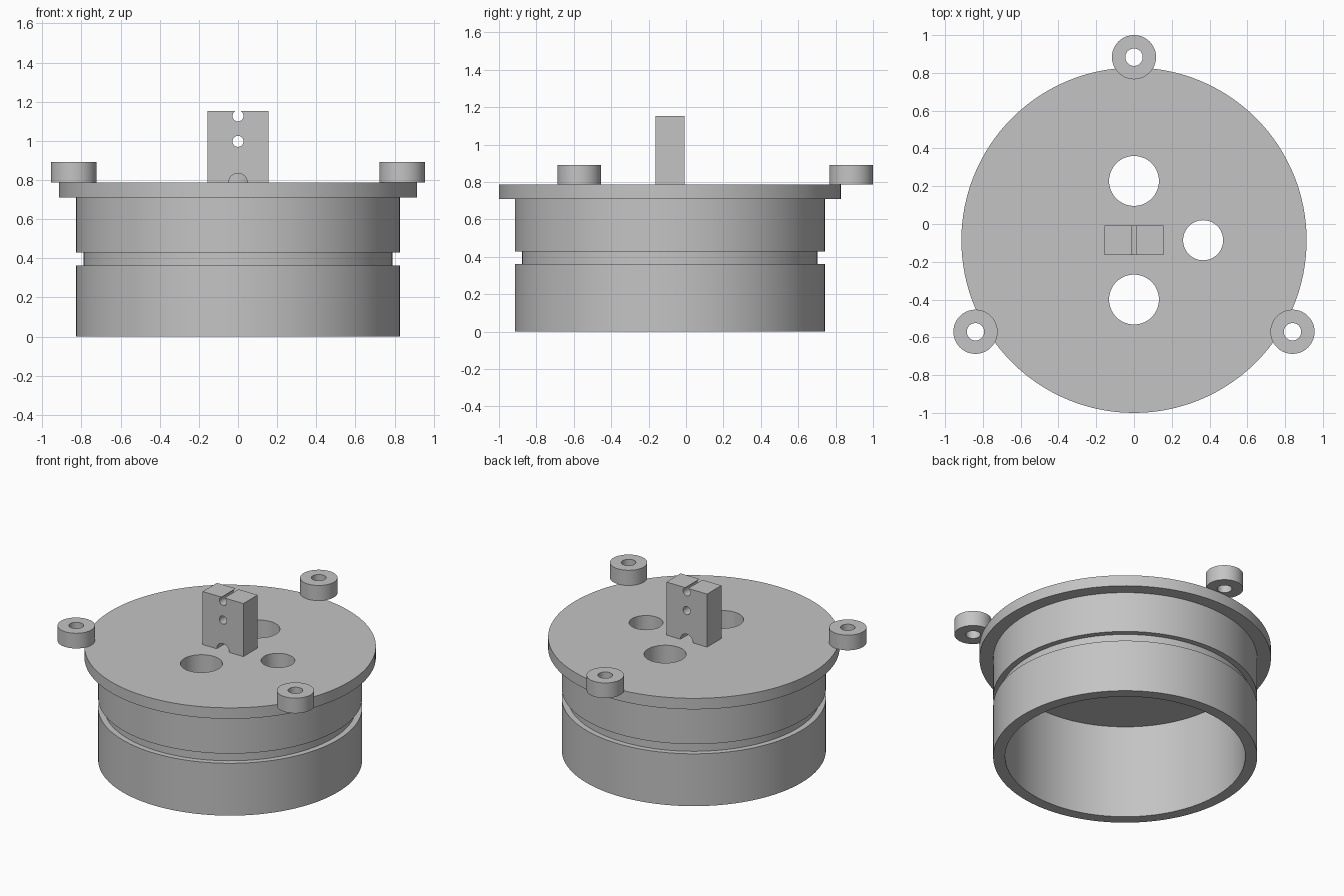
import bpy, bmesh, math
from mathutils import Matrix, Vector

if "Cube" in bpy.data.objects:
    bpy.data.objects.remove(bpy.data.objects["Cube"])

CY = -0.086      # y of the main axis
TOP = 0.786      # top of the flange

grey = bpy.data.materials.new("grey")
grey.diffuse_color = (0.55, 0.55, 0.55, 1)
grey.use_nodes = True
grey.node_tree.nodes["Principled BSDF"].inputs["Base Color"].default_value = grey.diffuse_color


def add(name, bm):
    bmesh.ops.recalc_face_normals(bm, faces=bm.faces)
    mesh = bpy.data.meshes.new(name)
    bm.to_mesh(mesh)
    bm.free()
    mesh.materials.append(grey)
    obj = bpy.data.objects.new(name, mesh)
    bpy.context.collection.objects.link(obj)
    return obj


def lathe(name, profile, loc, steps):
    """Turn a closed (radius, z) profile around a vertical axis."""
    bm = bmesh.new()
    verts = [bm.verts.new((r, 0, z)) for r, z in profile]
    edges = [bm.edges.new((v, verts[(i + 1) % len(verts)]))
             for i, v in enumerate(verts)
             if profile[i][0] + profile[(i + 1) % len(verts)][0] > 0]
    bmesh.ops.spin(bm, geom=verts + edges, cent=(0, 0, 0), axis=(0, 0, 1),
                   angle=math.tau, steps=steps, use_duplicate=False)
    bmesh.ops.remove_doubles(bm, verts=bm.verts, dist=1e-5)
    bmesh.ops.translate(bm, verts=bm.verts, vec=loc)
    return add(name, bm)


def drill(obj, loc, radius, axis):
    """Cut a round through hole along the given axis."""
    bm = bmesh.new()
    rot = Matrix.Rotation(math.pi / 2, 4, 'X') if axis == 'Y' else Matrix()
    bmesh.ops.create_cone(bm, cap_ends=True, segments=64, radius1=radius,
                          radius2=radius, depth=0.5,
                          matrix=Matrix.Translation(loc) @ rot)
    cutter = add("hole_cutter", bm)
    cutter.hide_render = True
    mod = obj.modifiers.new("hole", 'BOOLEAN')
    mod.operation, mod.solver, mod.object = 'DIFFERENCE', 'EXACT', cutter
    bpy.context.view_layer.update()
    deps = bpy.context.evaluated_depsgraph_get()
    mesh = bpy.data.meshes.new_from_object(obj.evaluated_get(deps))
    obj.modifiers.clear()
    obj.data = mesh
    bpy.data.objects.remove(cutter)


# Hollow cap: open below, grooved outside, flange on top
body = lathe("cap_body", [
    (0, 0.65), (0.753, 0.65), (0.753, 0), (0.828, 0), (0.828, 0.362),
    (0.79, 0.362), (0.79, 0.429), (0.828, 0.429), (0.828, 0.71),
    (0.914, 0.71), (0.914, TOP), (0, TOP)], (0, CY, 0), 128)
for x, y, r in [(0, 0.314, 0.132), (0, -0.314, 0.132), (0.366, 0, 0.106)]:
    drill(body, (x, CY + y, 0.72), r, 'Z')

# Three ring lugs resting on the flange rim
lugs = []
for i in range(3):
    a = math.radians(90 + 120 * i)
    centre = Vector((0.969 * math.cos(a), CY + 0.969 * math.sin(a), 0))
    lugs.append(lathe(f"lug_{i + 1}", [
        (0.046, TOP), (0.117, TOP), (0.117, 0.891), (0.046, 0.891)],
        centre, 64))

# Upright block with two cross holes and a half-round notch at its foot
bm = bmesh.new()
bmesh.ops.create_cube(bm, size=1, matrix=Matrix.Translation(
    (0, CY, (TOP + 1.153) / 2)) @ Matrix.Diagonal((0.312, 0.156, 1.153 - TOP, 1)))
block = add("upright_block", bm)
for z, r in [(TOP, 0.048), (0.997, 0.028), (1.127, 0.028)]:
    drill(block, (0, CY, z), r, 'Y')

# Smooth round walls, keep edges sharp
bpy.ops.object.select_all(action='DESELECT')
for obj in [body, block] + lugs:
    obj.select_set(True)
bpy.context.view_layer.objects.active = body
bpy.ops.object.shade_smooth_by_angle(angle=math.radians(30))
